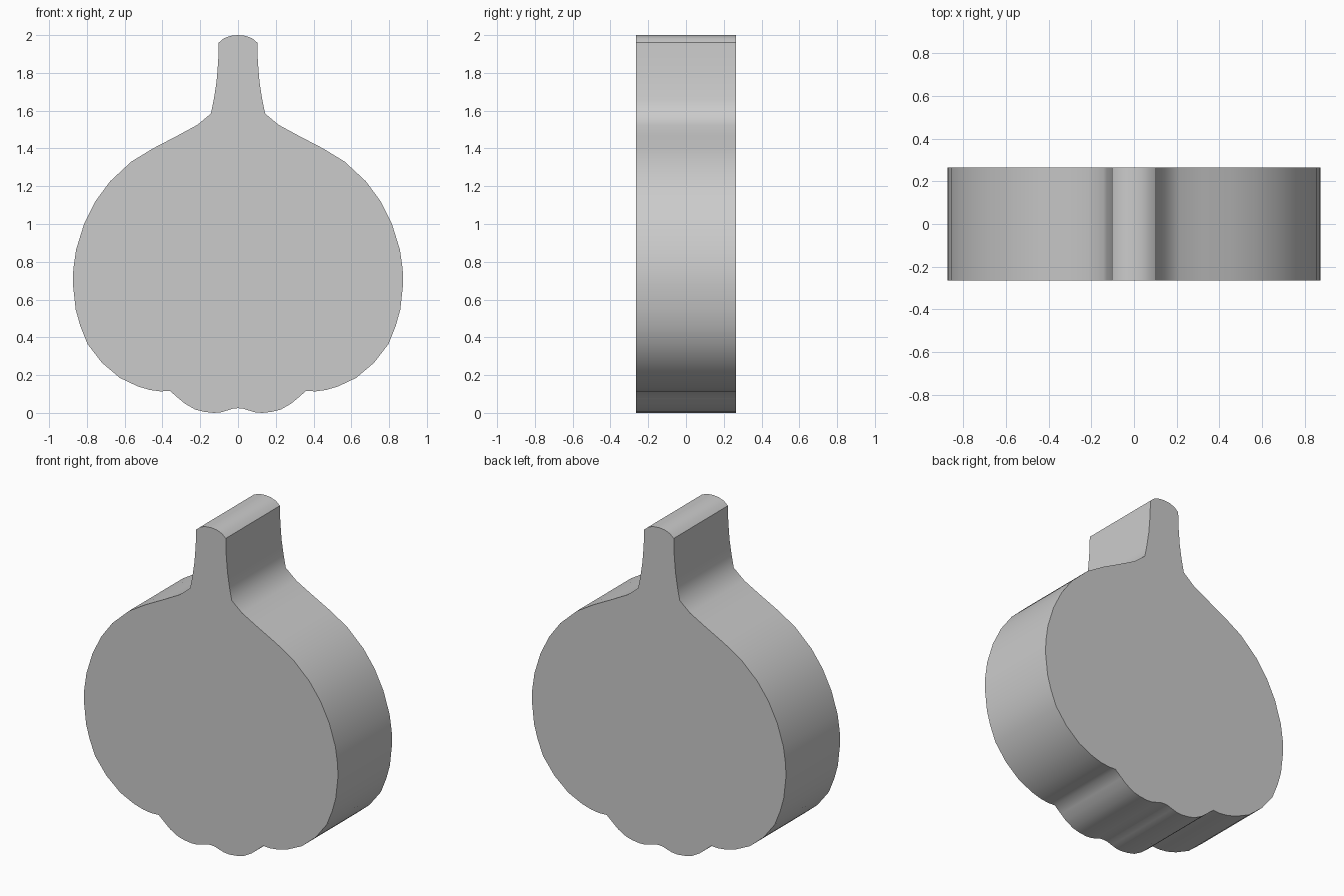
import bpy, bmesh, math

if "Cube" in bpy.data.objects:
    bpy.data.objects.remove(bpy.data.objects["Cube"])

HALF_DEPTH = 0.266

# right half of the silhouette, from stem tip down to the base centre (x, z)
half = [
    (0, 2.0), (0.04, 1.996), (0.075, 1.983), (0.102, 1.96),
    (0.105, 1.86), (0.114, 1.75), (0.128, 1.66), (0.143, 1.585),
    (0.215, 1.525), (0.32, 1.468), (0.45, 1.40), (0.565, 1.33),
    (0.678, 1.225), (0.755, 1.12), (0.815, 1.0), (0.857, 0.865),
    (0.872, 0.76), (0.874, 0.68), (0.859, 0.546), (0.835, 0.46),
    (0.797, 0.365), (0.72, 0.265), (0.625, 0.185), (0.53, 0.14),
    (0.465, 0.121), (0.41, 0.114), (0.36, 0.116), (0.315, 0.077),
    (0.28, 0.048), (0.225, 0.017), (0.18, 0.006), (0.13, 0), (0.09, 0.003),
    (0.06, 0.012), (0.025, 0.023), (0, 0.025),
]
# mirror to the left side
outline = half + [(-x, z) for x, z in reversed(half[1:-1])]

# extrude the silhouette from front to back
bm = bmesh.new()
front = bm.faces.new([bm.verts.new((x, -HALF_DEPTH, z)) for x, z in outline])
ext = bmesh.ops.extrude_face_region(bm, geom=[front], use_keep_orig=True)
for v in [g for g in ext["geom"] if isinstance(g, bmesh.types.BMVert)]:
    v.co.y = HALF_DEPTH
bmesh.ops.recalc_face_normals(bm, faces=bm.faces[:])
mesh = bpy.data.meshes.new("gourd_slab")
bm.to_mesh(mesh)
bm.free()

slab = bpy.data.objects.new("gourd_slab", mesh)
bpy.context.collection.objects.link(slab)
bpy.context.view_layer.objects.active = slab
slab.select_set(True)
bpy.ops.object.shade_smooth_by_angle(angle=math.radians(45))
